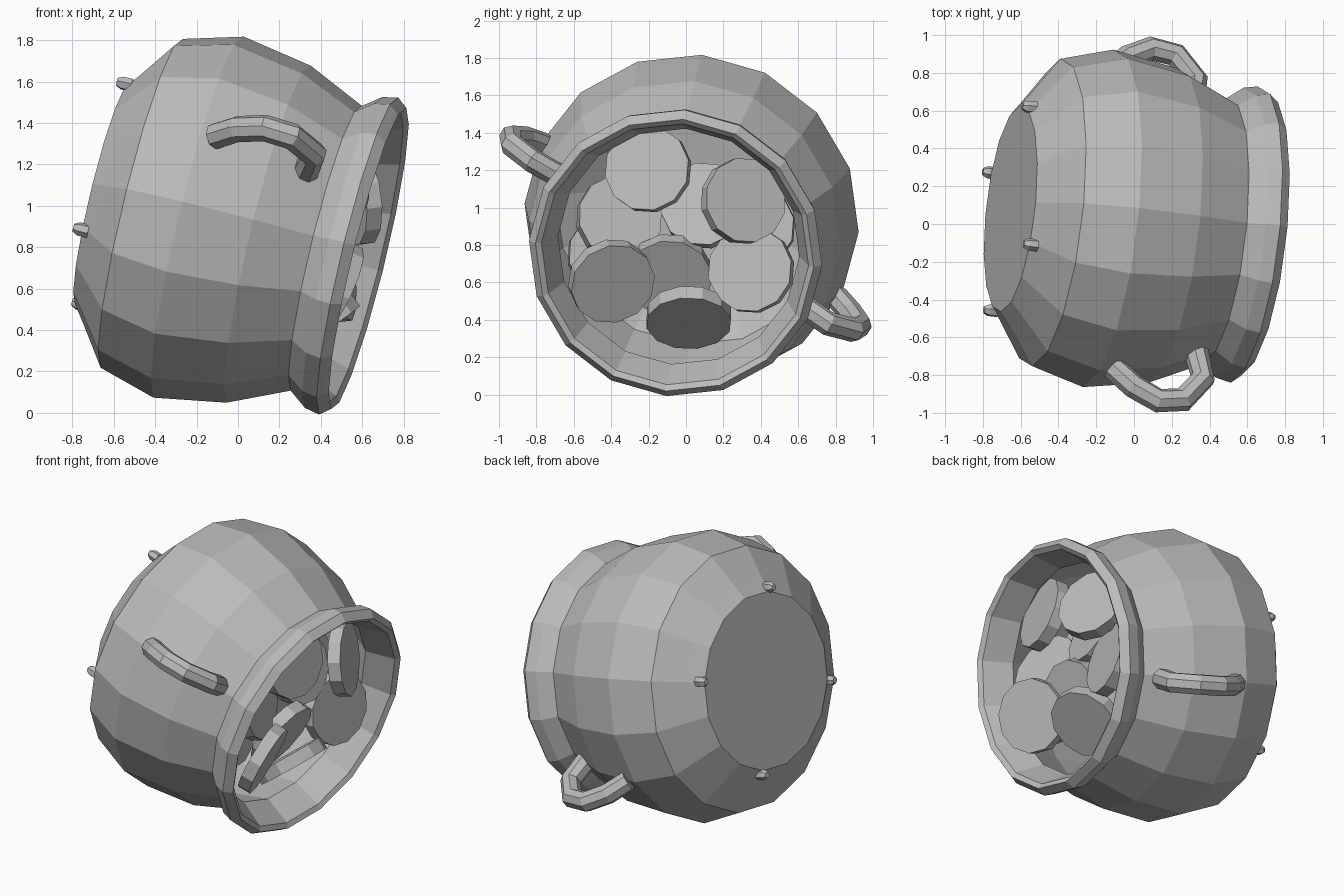
import bpy, bmesh, math
from mathutils import Vector, Matrix

if "Cube" in bpy.data.objects:
    bpy.data.objects.remove(bpy.data.objects["Cube"])

grey = bpy.data.materials.new("plain_grey")
grey.use_nodes = True
GREY = (0.5, 0.5, 0.5, 1)
grey.diffuse_color = GREY
grey.node_tree.nodes["Principled BSDF"].inputs["Base Color"].default_value = GREY

# Pot axis frame: local z runs out of the mouth, local x points up, local y to the back
CENTRE = Vector((-0.19, 0.03, 0.945))
AXIS = Vector((0.966, -0.107, -0.235)).normalized()
UP = (Vector((0, 0, 1)) - AXIS * AXIS.z).normalized()
SIDE = AXIS.cross(UP)
POT = Matrix((UP, SIDE, AXIS)).transposed().to_4x4()
POT.translation = CENTRE
SIGN = 1 if SIDE.y > 0 else -1


def finish(name, bm, matrix=Matrix()):
    bm.transform(matrix)
    bmesh.ops.recalc_face_normals(bm, faces=bm.faces)
    mesh = bpy.data.meshes.new(name)
    bm.to_mesh(mesh)
    bm.free()
    mesh.materials.append(grey)
    obj = bpy.data.objects.new(name, mesh)
    bpy.context.collection.objects.link(obj)
    return obj


def bridge(bm, rings, closed=False):
    """Skin a list of vertex rings with quads and cap both ends."""
    for a, b in zip(rings, rings[1:]):
        n = len(a)
        for i in range(n):
            j = (i + 1) % n
            bm.faces.new((a[i], a[j], b[j], b[i]))
    bm.faces.new(rings[0])
    bm.faces.new(rings[-1])


def lathe(name, profile, sides, phase, matrix):
    bm = bmesh.new()
    rings = []
    for r, t in profile:
        angles = [phase + math.tau * i / sides for i in range(sides)]
        rings.append([bm.verts.new((r * math.cos(a), r * math.sin(a), t)) for a in angles])
    bridge(bm, rings)
    return finish(name, bm, matrix)


# Pot: outer belly, flared lip, then the inner wall down to the floor
profile = [(0.55, -0.48), (0.63, -0.42), (0.82, -0.284), (0.9, 0.0), (0.84, 0.35),
           (0.71, 0.638), (0.775, 0.725), (0.79, 0.8), (0.75, 0.85), (0.72, 0.83),
           (0.65, 0.65), (0.78, 0.34), (0.84, 0.0), (0.76, -0.25), (0.52, -0.42)]
lathe("pot", profile, 16, SIGN * math.radians(5), POT)

# Four stub feet around the base
for k in range(4):
    a = SIGN * math.radians(-18 + 90 * k)
    place = Matrix.Translation((0.575 * math.cos(a), 0.575 * math.sin(a), -0.485))
    lathe(f"foot_{k + 1}", [(0.02, -0.035), (0.033, -0.01), (0.033, 0.04)], 6, a, POT @ place)


# Carrying handles: one swept tube, repeated half a turn round the pot
def tube(name, points, radius, sides, matrix):
    bm = bmesh.new()
    pts = [Vector(p) for p in points]
    flat = (pts[2] - pts[0]).cross(pts[-1] - pts[0]).normalized()
    rings = []
    for i, p in enumerate(pts):
        tangent = (pts[min(i + 1, len(pts) - 1)] - pts[max(i - 1, 0)]).normalized()
        out = tangent.cross(flat).normalized()
        normal = out.cross(tangent)
        rings.append([bm.verts.new(p + radius * (math.cos(a) * out + math.sin(a) * normal))
                      for a in (math.tau * (s + 0.5) / sides for s in range(sides))])
    bridge(bm, rings)
    return finish(name, bm, matrix)


path = [(-0.11, -0.76, 1.335), (0.0, -0.86, 1.37), (0.13, -0.935, 1.375),
        (0.26, -0.93, 1.335), (0.365, -0.82, 1.25), (0.33, -0.68, 1.17)]
half_turn = POT @ Matrix.Rotation(math.pi, 4, "Z") @ POT.inverted()
tube("front_handle", path, 0.065, 8, Matrix())
tube("back_handle", path, 0.065, 8, half_turn)

# Coins heaped in the mouth: (position, facing direction)
coins = [
    ((0.58, -0.21, 1.21), (0.95, -0.18, 0.14)),
    ((0.61, 0.32, 1.04), (0.92, 0.36, 0.12)),
    ((0.52, 0.34, 0.67), (0.95, -0.2, 0.1)),
    ((0.5, -0.39, 0.59), (0.85, 0.22, -0.4)),
    ((0.42, -0.09, 0.62), (0.85, 0.0, -0.45)),
    ((0.41, 0.015, 0.38), (0.6, 0.0, -0.8)),
    ((0.42, -0.35, 0.95), (0.95, 0.2, 0.2)),
    ((0.42, 0.09, 1.02), (0.95, -0.1, 0.25)),
    ((0.3, 0.12, 0.72), (1, 0, 0)),
    ((0.3, -0.1, 1.0), (1, 0.1, 0)),
    ((0.28, 0.35, 0.9), (1, -0.1, 0.1)),
    ((0.28, -0.4, 0.75), (1, 0.1, 0.1)),
]
for n, (spot, facing) in enumerate(coins):
    turn = Vector(facing).to_track_quat("Z", "Y").to_matrix().to_4x4()
    lathe(f"coin_{n + 1}", [(0.23, -0.08), (0.23, 0.0)], 12, 0.2,
          Matrix.Translation(spot) @ turn)
